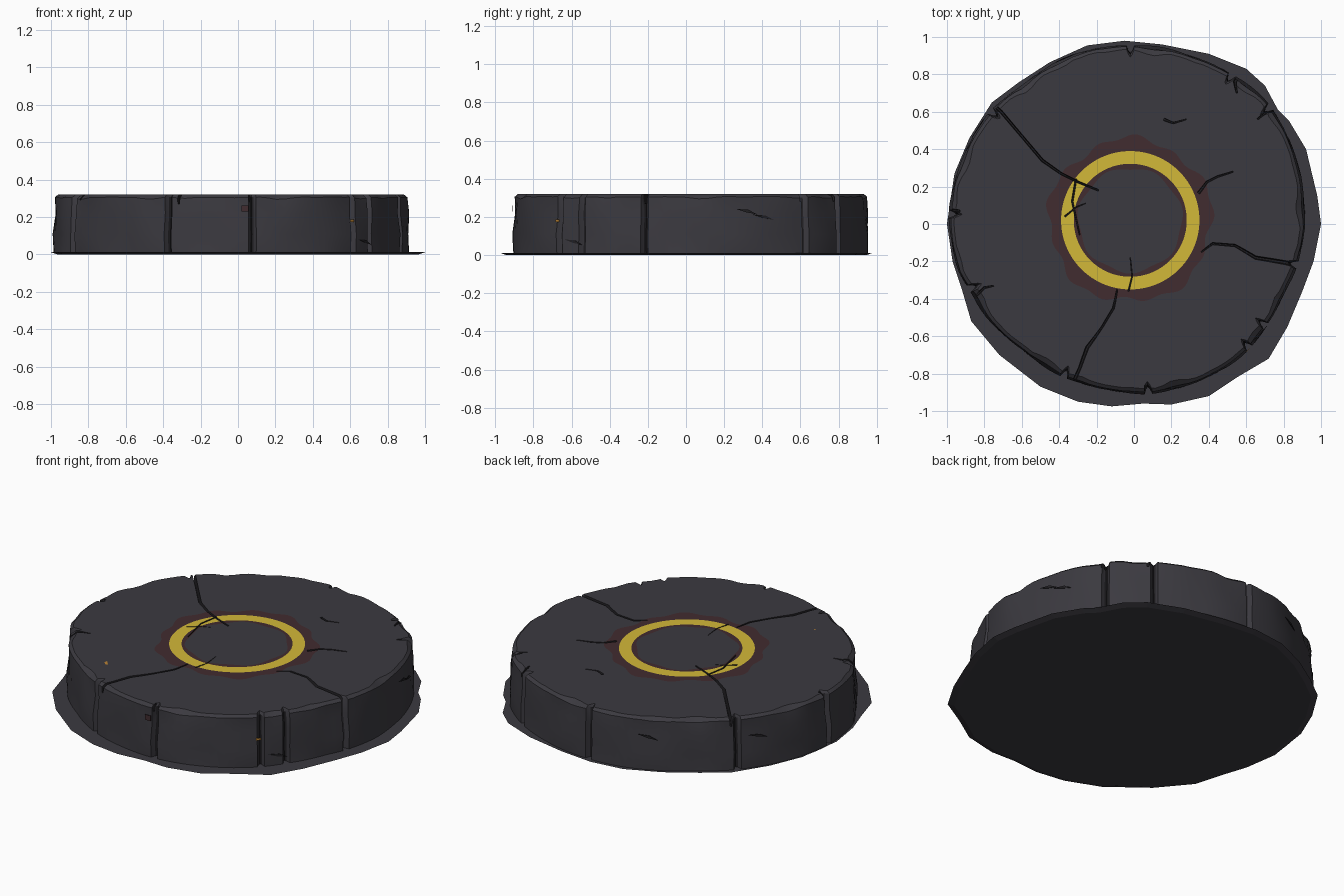
import bpy, bmesh, math, random
from mathutils import Vector

if "Cube" in bpy.data.objects:
    bpy.data.objects.remove(bpy.data.objects["Cube"])

random.seed(4)
CX, CY, TOP = -0.02, 0.02, 0.32


def material(name, rgb):
    m = bpy.data.materials.new(name)
    m.diffuse_color = (*rgb, 1)
    m.use_nodes = True
    m.node_tree.nodes["Principled BSDF"].inputs["Base Color"].default_value = m.diffuse_color
    return m


STONE = material("dark stone", (0.044, 0.042, 0.051))
CRACK = material("crack black", (0.016, 0.015, 0.018))
YELLOW = material("ring yellow", (0.65, 0.48, 0.04))
RED = material("scorched red", (0.053, 0.025, 0.029))
ORANGE = material("ember orange", (0.50, 0.23, 0.035))
MATS = [STONE, CRACK, YELLOW, RED]


def add_object(name, bm, mats):
    bmesh.ops.recalc_face_normals(bm, faces=bm.faces)
    me = bpy.data.meshes.new(name)
    bm.to_mesh(me)
    bm.free()
    for m in mats:
        me.materials.append(m)
    ob = bpy.data.objects.new(name, me)
    bpy.context.collection.objects.link(ob)
    return ob


def outline(points):
    """Radius as a function of angle about the ring centre."""
    polar = sorted((math.atan2(y - CY, x - CX), math.hypot(x - CX, y - CY)) for x, y in points)
    t = 2 * math.pi
    polar = [(polar[-1][0] - t, polar[-1][1])] + polar + [(polar[0][0] + t, polar[0][1])]

    def radius(a):
        for (a0, r0), (a1, r1) in zip(polar, polar[1:]):
            if a0 <= a <= a1:
                return r0 + (r1 - r0) * (a - a0) / (a1 - a0)
    return radius


rim = outline([(0.915, 0), (0.90, 0.18), (0.84, 0.42), (0.73, 0.63), (0.54, 0.79), (0.3, 0.90),
               (0, 0.955), (-0.22, 0.935), (-0.42, 0.86), (-0.6, 0.74), (-0.74, 0.63),
               (-0.87, 0.45), (-0.95, 0.26), (-0.985, 0.07), (-0.975, -0.1), (-0.94, -0.25),
               (-0.86, -0.38), (-0.76, -0.53), (-0.6, -0.67), (-0.33, -0.835), (-0.15, -0.885),
               (0.06, -0.905), (0.25, -0.875), (0.5, -0.76), (0.62, -0.66), (0.71, -0.54),
               (0.82, -0.33), (0.87, -0.22)])
SKIRT = [(1, 0), (0.98, 0.15), (0.92, 0.4), (0.83, 0.55), (0.77, 0.61), (0.7, 0.74), (0.6, 0.83),
         (0.4, 0.91), (0.15, 0.96), (-0.05, 0.98), (-0.25, 0.955), (-0.45, 0.865), (-0.62, 0.755),
         (-0.76, 0.65), (-0.88, 0.46), (-0.96, 0.27), (-1, 0), (-0.97, -0.2), (-0.92, -0.35),
         (-0.87, -0.52), (-0.72, -0.7), (-0.5, -0.87), (-0.3, -0.95), (-0.12, -0.975),
         (0.05, -0.96), (0.2, -0.965), (0.4, -0.92), (0.55, -0.82), (0.72, -0.72),
         (0.82, -0.55), (0.9, -0.36), (0.96, -0.2)]

# Skirt: thin irregular slab under the stone, tapering inward below
bm = bmesh.new()
loops = [[bm.verts.new((x * s, y * s, z)) for x, y in SKIRT] for s, z in ((0.965, 0), (1, 0.012))]
bm.faces.new(loops[0])
bm.faces.new(loops[1])
n = len(SKIRT)
for i in range(n):
    j = (i + 1) % n
    bm.faces.new((loops[0][i], loops[0][j], loops[1][j], loops[1][i]))
add_object("base_skirt", bm, [STONE])

# Stone disc: polar grid with vertical joints in the side wall
JOINTS = [math.radians(a) for a in (-157, -113, -84, -47, -38, -15, 39, 55, 90, 142, 178)]
angles = {round(-math.pi + i * math.pi / 64, 4) for i in range(128)}
angles = {a for a in angles if all(abs(a - j) > 0.03 for j in JOINTS)}
for j in JOINTS:
    angles |= {j + d for d in (-0.022, -0.01, 0, 0.01, 0.022)}
angles = sorted(angles)


def joint_depth(a):
    d = min(abs(a - j) for j in JOINTS)
    return 0.04 if d < 0.005 else 0.028 if d < 0.015 else 0


bm = bmesh.new()
columns = []
for a in angles:
    R, cut = rim(a), joint_depth(a)
    chip = 0.012 * max(0, math.sin(9 * a + 1) + math.sin(23 * a)) + random.uniform(0, 0.004)
    outer = 0.435 + 0.014 * math.sin(5 * a) + 0.012 * math.sin(13 * a + 1)
    inner = 0.278 + 0.008 * math.sin(7 * a)
    wave = 0.006 * math.sin(11 * a + 2)
    profile = [(inner, TOP), (0.302, TOP), (0.37, TOP), (outer, TOP), (0.7, TOP),
               (R - 0.022 - chip - cut, TOP), (R - 0.006 - cut - chip * 0.4, TOP - 0.013 - chip * 0.5),
               (R - cut + wave - 0.005, 0.22), (R - cut - wave, 0.11), (R - cut, 0.008)]
    columns.append([bm.verts.new((CX + r * math.cos(a), CY + r * math.sin(a), z)) for r, z in profile])
for i, col in enumerate(columns):
    nxt = columns[(i + 1) % len(columns)]
    for k in range(len(col) - 1):
        f = bm.faces.new((col[k], col[k + 1], nxt[k + 1], nxt[k]))
        f.material_index = {0: 3, 1: 2, 2: 3}.get(k, 0)
        if k > 5 and joint_depth(angles[i]) and joint_depth(angles[(i + 1) % len(angles)]):
            f.material_index = 1
bm.faces.new([c[0] for c in columns])
bm.faces.new([c[-1] for c in columns])
disc = add_object("stone_disc", bm, MATS)


def crack(path, width, depth):
    """Wedge-shaped cutter following a path across the top."""
    bm = bmesh.new()
    pts = [Vector((x, y, 0)) for x, y in path]
    rows = []
    for i, p in enumerate(pts):
        d = (pts[min(i + 1, len(pts) - 1)] - pts[max(i - 1, 0)]).normalized()
        side = Vector((-d.y, d.x, 0))
        w = width * (1 - 0.65 * i / (len(pts) - 1)) * random.uniform(0.8, 1.2)
        up = Vector((0, 0, TOP + 0.05))
        low = Vector((0, 0, TOP - depth))
        rows.append([bm.verts.new(v) for v in (p + side * w + up, p - side * w + up,
                                               p - side * w * 0.3 + low, p + side * w * 0.3 + low)])
    for r, s in zip(rows, rows[1:]):
        for k in range(4):
            bm.faces.new((r[k], r[(k + 1) % 4], s[(k + 1) % 4], s[k]))
    bm.faces.new(rows[0])
    bm.faces.new(rows[-1])
    for f in bm.faces:
        f.material_index = 1
    cutter = add_object("crack_cutter", bm, MATS)
    cutter.hide_render = True
    mod = disc.modifiers.new("crack", 'BOOLEAN')
    mod.operation, mod.solver, mod.object = 'DIFFERENCE', 'EXACT', cutter
    bpy.context.view_layer.objects.active = disc
    bpy.ops.object.modifier_apply(modifier=mod.name)
    bpy.data.objects.remove(cutter)


# Long cracks from the rim to the ring
crack([(-0.80, 0.68), (-0.71, 0.60), (-0.6, 0.47), (-0.49, 0.34), (-0.39, 0.27), (-0.3, 0.225), (-0.19, 0.18)], 0.017, 0.05)
crack([(-0.34, -0.88), (-0.29, -0.77), (-0.25, -0.66), (-0.17, -0.55), (-0.11, -0.45), (-0.09, -0.35)], 0.017, 0.05)
crack([(0.92, -0.23), (0.8, -0.205), (0.65, -0.18), (0.54, -0.115), (0.42, -0.105), (0.36, -0.15)], 0.017, 0.05)
# Short cracks near the ring and nicks in the rim
crack([(0.345, 0.165), (0.39, 0.225), (0.45, 0.255), (0.53, 0.28)], 0.014, 0.03)
crack([(-0.03, -0.36), (-0.01, -0.28), (-0.02, -0.18)], 0.008, 0.02)
crack([(-0.31, 0.24), (-0.33, 0.12), (-0.31, 0.03), (-0.29, -0.06)], 0.012, 0.02)
crack([(-0.37, 0.04), (-0.31, 0.09), (-0.26, 0.11)], 0.009, 0.02)
crack([(0.16, 0.56), (0.21, 0.54), (0.28, 0.56)], 0.014, 0.02)
crack([(0.58, 0.82), (0.54, 0.76), (0.55, 0.70)], 0.02, 0.04)
crack([(0.80, 0.61), (0.71, 0.60), (0.66, 0.56)], 0.018, 0.04)
crack([(-0.01, 0.99), (-0.02, 0.92)], 0.02, 0.04)
crack([(-1.02, 0.08), (-0.93, 0.07)], 0.02, 0.04)
crack([(0.06, -0.94), (0.06, -0.86)], 0.015, 0.04)
crack([(-0.87, -0.41), (-0.80, -0.34), (-0.75, -0.33)], 0.014, 0.03)

bpy.ops.object.select_all(action='DESELECT')
disc.select_set(True)
bpy.context.view_layer.objects.active = disc
bpy.ops.object.shade_smooth_by_angle(angle=math.radians(28))


def plate(name, points, mat):
    bm = bmesh.new()
    f = bm.faces.new([bm.verts.new(p) for p in points])
    ext = bmesh.ops.extrude_face_region(bm, geom=[f])
    bmesh.ops.translate(bm, vec=f.normal * 0.003 if f.normal.length else (0, 0, 0.003),
                        verts=[g for g in ext["geom"] if isinstance(g, bmesh.types.BMVert)])
    add_object(name, bm, [mat])


# Ember flecks on the top and the front wall, red fleck on the wall
plate("ember_fleck_top", [(x, y, TOP) for x, y in
      ((-0.47, -0.555), (-0.475, -0.59), (-0.43, -0.63), (-0.415, -0.615), (-0.44, -0.58))], ORANGE)


def wall_point(a, z):
    r = rim(a) + 0.004
    return (CX + r * math.cos(a), CY + r * math.sin(a), z)


for name, a, z, w, h, mat in (("ember_fleck_side", -0.835, 0.18, 0.014, 0.006, ORANGE),
                              ("red_fleck_side", -1.51, 0.245, 0.02, 0.016, RED)):
    plate(name, [wall_point(a - w, z - h), wall_point(a + w, z - h),
                 wall_point(a + w, z + h), wall_point(a - w, z + h)], mat)

# Shallow gouges on the wall
for a, z in ((0.32, 0.23), (0.42, 0.20), (-0.72, 0.07), (2.6, 0.2), (1.95, 0.21)):
    plate("wall_gouge", [wall_point(a - 0.06, z + 0.012), wall_point(a, z - 0.006),
                         wall_point(a + 0.06, z - 0.016), wall_point(a + 0.01, z + 0.008)], CRACK)
